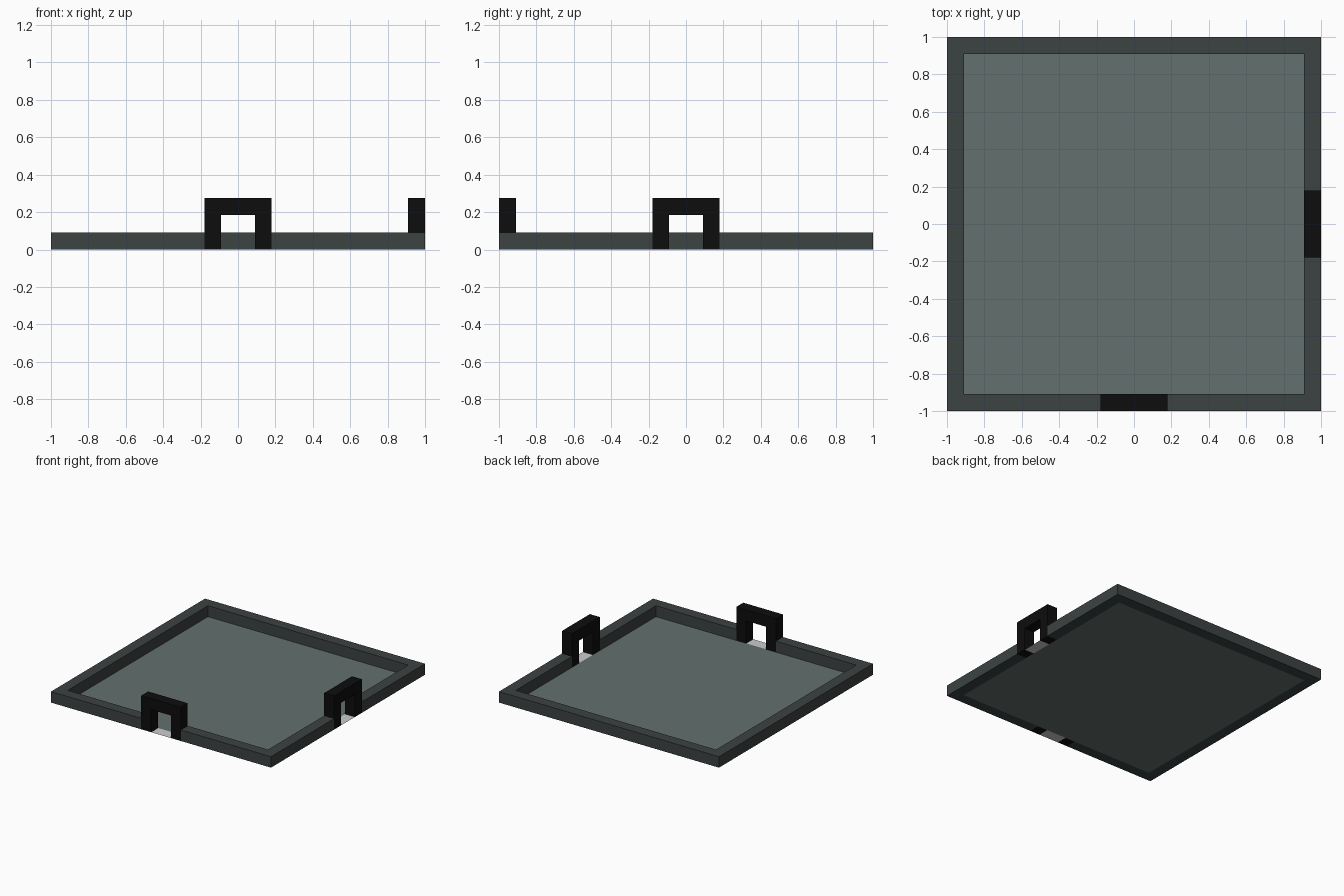
import bpy, bmesh
from mathutils import Matrix
from math import pi

if "Cube" in bpy.data.objects:
    bpy.data.objects.remove(bpy.data.objects["Cube"])

O, I = 1.0, 0.91        # outer and inner edge of the border
P, G = 0.18, 0.09       # half width of doorway and of its opening
H, L, T = 0.09, 0.185, 0.276   # border height, lintel underside, lintel top


def mat(name, rgb):
    m = bpy.data.materials.new(name)
    m.diffuse_color = (*rgb, 1)
    m.use_nodes = True
    m.node_tree.nodes["Principled BSDF"].inputs["Base Color"].default_value = m.diffuse_color
    return m


def prism(name, points, extrude, material=None, matrix=Matrix()):
    """Flat outline, extruded along a vector (None leaves a flat sheet)."""
    bm = bmesh.new()
    face = bm.faces.new([bm.verts.new(p) for p in points])
    if extrude:
        r = bmesh.ops.extrude_face_region(bm, geom=[face], use_keep_orig=True)
        verts = [v for v in r["geom"] if isinstance(v, bmesh.types.BMVert)]
        bmesh.ops.translate(bm, verts=verts, vec=extrude)
        bmesh.ops.recalc_face_normals(bm, faces=bm.faces)
    bm.transform(matrix)
    me = bpy.data.meshes.new(name)
    bm.to_mesh(me)
    bm.free()
    ob = bpy.data.objects.new(name, me)
    bpy.context.collection.objects.link(ob)
    if material:
        me.materials.append(material)
    return ob


def sheet(x0, x1, y0, y1):
    return [(x0, y0, 0), (x1, y0, 0), (x1, y1, 0), (x0, y1, 0)]


border = mat("border_grey", (0.045, 0.054, 0.054))
floor = mat("floor_grey", (0.125, 0.16, 0.155))
black = mat("doorway_black", (0.004, 0.004, 0.004))

# Floor
prism("floor", sheet(-I, I, -I, I), None, floor)

# Border: long run round the left and back, short run at the front right corner
long_run = [(-P, -O), (-P, -I), (-I, -I), (-I, I), (I, I), (I, P),
            (O, P), (O, O), (-O, O), (-O, -O)]
short_run = [(P, -O), (O, -O), (O, -P), (I, -P), (I, -I), (P, -I)]
for name, pts in (("border_long", long_run), ("border_corner", short_run)):
    prism(name, [(x, y, 0) for x, y in pts], (0, 0, H), border)

# Doorways at the front and right, each with a pale threshold
arch = [(-P, 0), (-G, 0), (-G, L), (G, L), (G, 0), (P, 0), (P, T), (-P, T)]
for side, angle in (("front", 0), ("right", pi / 2)):
    turn = Matrix.Rotation(angle, 4, "Z")
    prism(side + "_doorway", [(x, -O, z) for x, z in arch],
          (0, O - I, 0), black, turn)
    prism(side + "_threshold", sheet(-G, G, -O, -I), None, None, turn)
